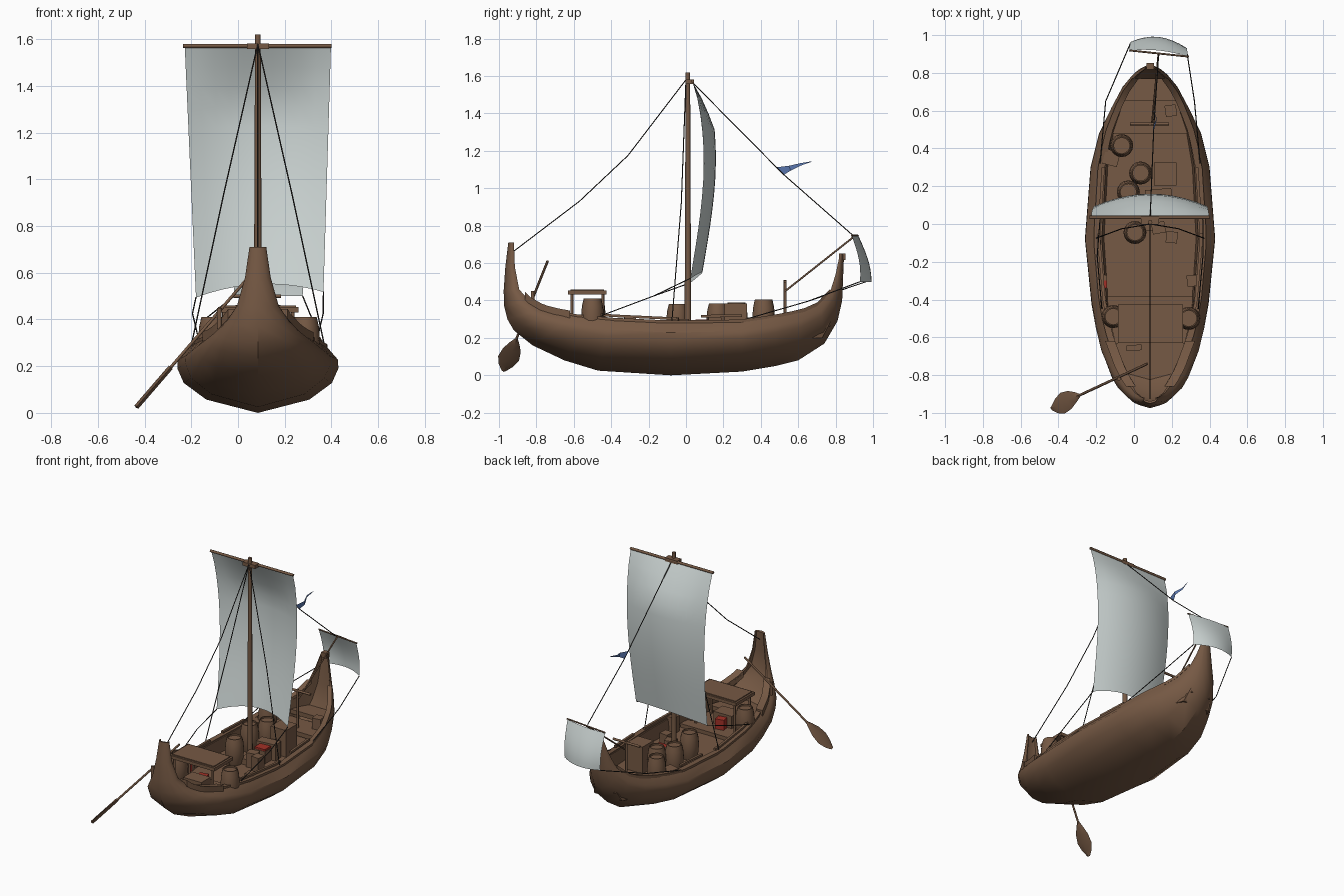
import bpy, bmesh, math
from mathutils import Vector, Matrix

if "Cube" in bpy.data.objects:
    bpy.data.objects.remove(bpy.data.objects["Cube"])

CX = 0.085  # hull centre line


def material(name, rgb):
    m = bpy.data.materials.new(name)
    m.diffuse_color = (*rgb, 1)
    m.use_nodes = True
    m.node_tree.nodes["Principled BSDF"].inputs["Base Color"].default_value = m.diffuse_color
    return m


WOOD = material("brown wood", (0.18, 0.10, 0.058))
CLOTH = material("pale sailcloth", (0.62, 0.68, 0.67))
ROPE = material("dark rope", (0.025, 0.022, 0.02))
RED = material("red cloth", (0.36, 0.03, 0.02))
BLUE = material("blue flag", (0.11, 0.20, 0.47))


def finish(name, bm, mat, angle=None):
    bmesh.ops.recalc_face_normals(bm, faces=bm.faces)
    me = bpy.data.meshes.new(name)
    bm.to_mesh(me)
    bm.free()
    ob = bpy.data.objects.new(name, me)
    bpy.context.collection.objects.link(ob)
    me.materials.append(mat)
    if angle:
        bpy.ops.object.select_all(action='DESELECT')
        ob.select_set(True)
        bpy.context.view_layer.objects.active = ob
        bpy.ops.object.shade_smooth_by_angle(angle=math.radians(angle))
    return ob


def grid(name, rows, mat, angle=None, caps=False, closed=False):
    """Skin a list of equal-length point rows."""
    bm = bmesh.new()
    vs = [[bm.verts.new(p) for p in r] for r in rows]
    n = len(rows[0])
    for a, b in zip(vs, vs[1:]):
        for j in range(n if closed else n - 1):
            k = (j + 1) % n
            bm.faces.new((a[j], a[k], b[k], b[j]))
    if caps:
        bm.faces.new(vs[0])
        bm.faces.new(vs[-1])
    return finish(name, bm, mat, angle)


def box(name, c, s, mat=WOOD, rot=0):
    bm = bmesh.new()
    M = Matrix.Translation(c) @ Matrix.Rotation(math.radians(rot), 4, 'Z') @ Matrix.Diagonal((*s, 1))
    bmesh.ops.create_cube(bm, size=1, matrix=M)
    return finish(name, bm, mat)


def tube(name, pts, r, mat=WOOD, sides=8, r2=None):
    bm = bmesh.new()
    for a, b in zip(pts, pts[1:]):
        a, b = Vector(a), Vector(b)
        M = Matrix.Translation((a + b) / 2) @ (b - a).to_track_quat('Z', 'Y').to_matrix().to_4x4()
        bmesh.ops.create_cone(bm, cap_ends=True, segments=sides, radius1=r, radius2=r2 or r,
                              depth=(b - a).length, matrix=M)
    return finish(name, bm, mat, 50)


def rope(name, *pts):
    tube(name, pts, 0.003, ROPE, 5)


# Hull stations: keel y, z; rail y, z; widest half
ST = [(-.95, .71, -.92, .71, .036), (-.966, .58, -.915, .58, .055), (-.975, .45, -.892, .46, .09),
      (-.972, .37, -.84, .40, .135), (-.955, .30, -.76, .355, .185), (-.92, .24, -.68, .335, .22),
      (-.82, .16, -.60, .32, .257), (-.65, .08, -.50, .31, .287), (-.47, .025, -.40, .30, .31),
      (-.08, 0, -.08, .285, .345), (.30, .02, .30, .29, .315), (.48, .05, .48, .317, .27),
      (.60, .08, .62, .345, .205), (.74, .17, .72, .39, .145), (.81, .29, .775, .46, .095),
      (.835, .40, .80, .54, .062), (.845, .645, .822, .645, .027)]


def rail_half(w):
    return w * (.92 - .2 * w)


def section(s):
    yk, zk, yr, zr, w = s
    xr = rail_half(w)
    yc, zc = yk + (yr - yk) * .4, max(.2, min(zk + .03, zr - .005))
    side = [(x, yk + (yr - yk) * t, zk + (zr - zk) * t)
            for x, t in ((.64 * w, .2), (.92 * w, .45), (w, .67), (.96 * w + .04 * xr, .8))]
    side += [(xr, yr, zr), (xr * .87, yr, zr), (xr * .83, yc * .7 + yr * .3, zc)]
    right = [(CX + x, y, z) for x, y, z in side]
    left = [(CX - x, y, z) for x, y, z in reversed(side)]
    return [(CX, yk, zk)] + right + [(CX, yc, zc)] + left


grid("hull", [section(s) for s in ST], WOOD, 35, caps=True, closed=True)


def rail(y):
    """Rail half width and height at y."""
    for a, b in zip(ST, ST[1:]):
        if a[2] <= y <= b[2]:
            t = (y - a[2]) / (b[2] - a[2])
            wa, wb = rail_half(a[4]), rail_half(b[4])
            return wa + (wb - wa) * t, a[3] + (b[3] - a[3]) * t


def plank(name, y0, y1, inner, outer, low, high, n=8):
    """Boards that follow the rail on both sides."""
    for side, tag in ((-1, "left"), (1, "right")):
        rows = []
        for i in range(n + 1):
            y = y0 + (y1 - y0) * i / n
            w, z = rail(y)
            rows.append([(CX + side * (w + dx), y, z + dz) for dx, dz in
                         ((inner, low), (outer, low), (outer, high), (inner, high))])
        grid(f"{name}_{tag}", rows, WOOD, 30, caps=True, closed=True)


plank("gunwale", -.86, .77, -.03, .006, -.012, .008, 24)
plank("stern_board", -.86, -.62, -.03, .022, -.02, .022)
plank("aft_handrail", -.46, -.05, -.03, -.014, .012, .026)
plank("fore_handrail", .08, .30, -.03, -.014, .022, .036)


# Raised platforms at both ends
def platform(name, y0, y1, z):
    rows = []
    for i in range(7):
        y = y0 + (y1 - y0) * i / 6
        w = rail(y)[0] * .86
        rows.append([(CX + x, y, h) for x, h in ((-w, z), (w, z), (w, z - .03), (-w, z - .03))])
    grid(name, rows, WOOD, caps=True, closed=True)


platform("stern_deck", -.63, -.38, .225)
platform("helm_deck", -.86, -.63, .27)
platform("bow_step", .48, .65, .245)
platform("bow_deck", .65, .77, .29)
box("bow_post_cap", (CX, .835, .635), (.04, .036, .035))

# Mast, yard and mainsail
tube("mast", [(CX, .01, .19), (CX, .01, 1.62)], .018, r2=.012)
box("mast_step", (CX, .01, .215), (.09, .09, .05))
tube("main_yard", [(-.235, .035, 1.572), (.40, .035, 1.572)], .009)
box("mast_collar", (CX, .02, 1.57), (.095, .045, .024))


def mainsail(u, v):
    half = .313 - .04 * v
    x = CX + u * half + .008 * v
    belly = .065 * math.sin(math.pi * v ** .8) - .012 * v
    bulge = .065 * (1 - u * u) * min(1, v * 4)
    return (x, .035 + belly + bulge, 1.568 - v * (1.062 - .045 * (1 - u * u) - .012 * u))


def foresail(u, v):
    x = .13 + u * (.155 - .008 * v)
    return (x, .903 - .016 * u + .045 * math.sin(v * 1.9) + .045 * (1 - u * u) * (.35 + .65 * v),
            .745 - .245 * v)


def sail(name, fn, nu, nv):
    grid(name, [[fn(-1 + 2 * i / nu, j / nv) for i in range(nu + 1)] for j in range(nv + 1)], CLOTH, 60)


sail("mainsail", mainsail, 10, 12)
sail("foresail", foresail, 8, 8)
tube("fore_yard", [(-.025, .919, .747), (.29, .886, .747)], .005)

# Foresail spar and its rest
tube("spar_rest_post", [(CX, .53, .24), (CX, .53, .51)], .008)
tube("spar_rest_bar", [(-.02, .53, .5), (.185, .53, .5)], .008)
tube("foresail_spar", [(CX + .01, .53, .45), (.13, .905, .747)], .005)

# Rigging
rope("forestay", (CX, .02, 1.58), (.105, .52, 1.075), (.13, .89, .75))
rope("backstay", (CX, 0, 1.58), (CX, -.31, 1.175), (CX, -.57, .93), (CX, -.925, .66))
for s, tag in ((-1, "left"), (1, "right")):
    rope("shroud_" + tag, (CX, 0, 1.58), (CX + s * .15, -.025, .92), (CX + s * .285, -.075, .29))
    rope("main_sheet_" + tag, mainsail(s, 1), (CX + s * .28, -.17, .425), (CX + s * .255, -.45, .32))
    rope("fore_sheet_" + tag, foresail(s, 1), (CX + s * .235, .65, .395), (CX + s * .265, .32, .30))

# Pennant on the forestay
grid("pennant", [[(.10, .48, 1.112), (.105, .525, 1.073)], [(.12, .55, 1.12), (.12, .56, 1.095)],
                 [(.10, .61, 1.134), (.10, .61, 1.12)], [(.11, .67, 1.144), (.11, .67, 1.141)]], BLUE)

# Steering oar: shaft and flat leaf blade
P0, P1 = Vector((-.435, -.975, .025)), Vector((.07, -.74, .61))
d = (P1 - P0).normalized()
wide = (Vector((0, 1, 0)) - d * d.y).normalized()
flat = d.cross(wide)
tube("oar_shaft", [P0 + d * .1, P1], .007)
rows = []
for t, w in ((0, .012), (.04, .04), (.09, .058), (.15, .05), (.20, .028), (.235, .008)):
    c = P0 + d * t
    rows.append([c + wide * w, c + flat * .011, c - wide * w, c - flat * .011])
grid("oar_blade", rows, WOOD, 40, caps=True, closed=True)
tube("oar_lock", [(-.08, -.82, .36), (-.08, -.82, .45)], .01)

# Canopy over the stern
box("canopy_roof", (.0875, -.528, .442), (.345, .205, .022))
box("canopy_roof_top", (.0875, -.528, .455), (.32, .18, .008))
for x in (-.06, .235):
    for y in (-.61, -.445):
        tube("canopy_post", [(x, y, .21), (x, y, .435)], .008)
box("canopy_chest", (.07, -.55, .265), (.14, .10, .09))
box("canopy_red_bundle", (.06, -.47, .26), (.06, .05, .07), RED, 10)


# Barrels
def barrel(name, x, y, z0, z1):
    prof = ((.046, 0), (.056, .2), (.061, .5), (.056, .8), (.047, 1), (.041, 1), (.041, .94))
    rows = [[(x + r * math.cos(a * math.pi / 8), y + r * math.sin(a * math.pi / 8), z0 + (z1 - z0) * t)
             for a in range(16)] for r, t in prof]
    grid(name, rows, WOOD, 35, caps=True, closed=True)


for i, b in enumerate(((-.11, -.49, .22, .41), (.29, -.5, .22, .41), (-.065, .415, .2, .405), (.035, .27, .2, .39),
                       (-.03, .17, .2, .385), (.005, -.045, .2, .38))):
    barrel(f"barrel_{i + 1}", *b)

# Crates: x, y, size x, size y, top z, turn
for i, (x, y, sx, sy, top, r) in enumerate((
        (.165, .265, .12, .12, .385, 0), (.13, .15, .14, .07, .31, 5), (.195, .6, .06, .06, .32, 8),
        (-.12, .35, .08, .08, .31, -15), (.13, -.02, .07, .06, .30, 10), (.2, -.07, .06, .06, .31, -6),
        (.31, -.3, .06, .06, .31, 4), (-.165, -.285, .045, .03, .30, 0), (0, -.655, .08, .03, .32, 3))):
    box(f"crate_{i + 1}", (x, y, (top + .19) / 2), (sx, sy, top - .19), WOOD, r)
box("red_crate_aft", (-.165, -.318, .245), (.045, .04, .11), RED)
box("crate_by_mast", (.13, .085, .24), (.085, .075, .09))
box("red_crate_cover", (.13, .085, .29), (.08, .07, .015), RED)
